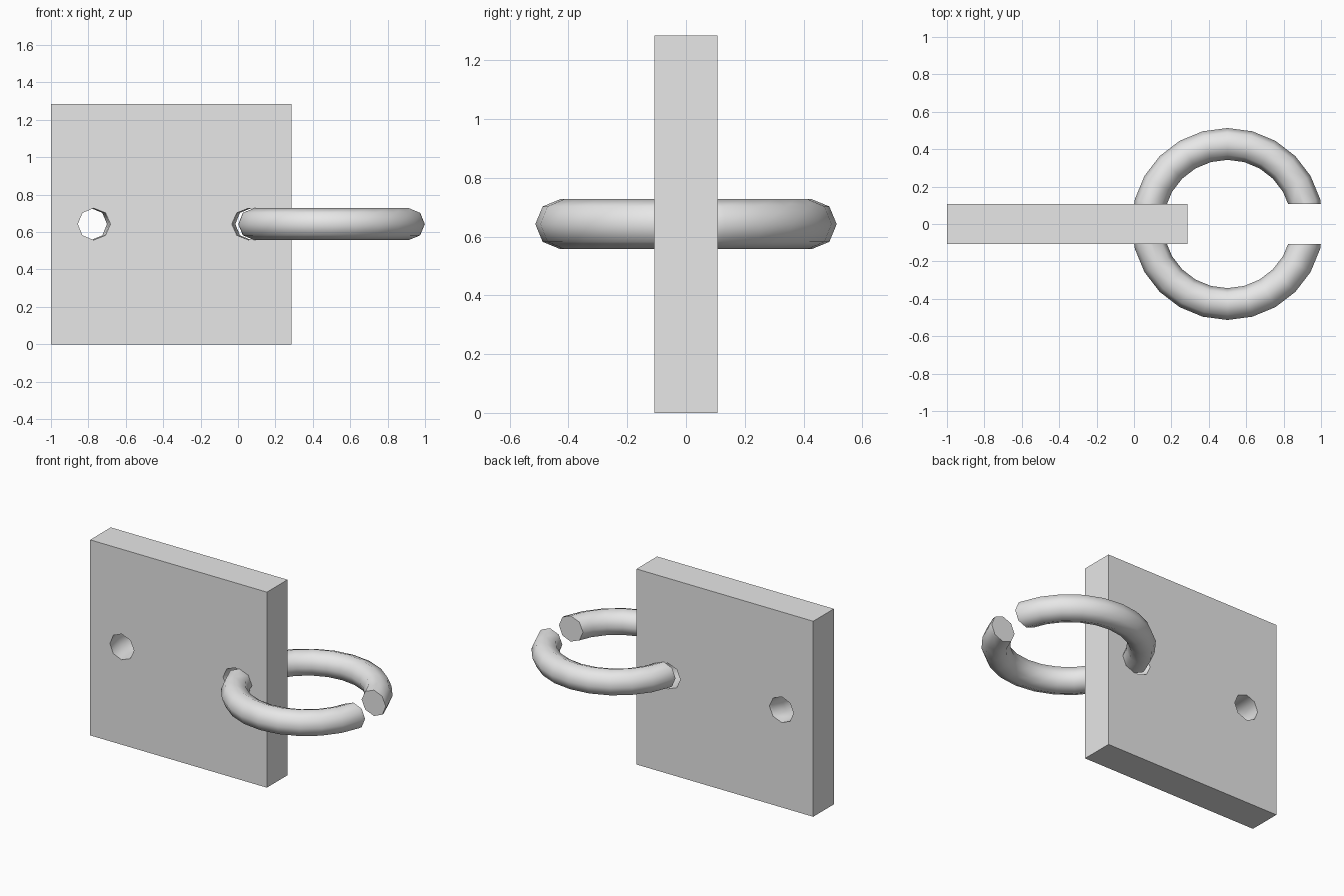
import bpy
import bmesh
import math
from mathutils import Matrix, Vector

cube = bpy.data.objects.get("Cube")
if cube:
    bpy.data.objects.remove(cube, do_unlink=True)

SIDE, HALF_THICK = 1.285, 0.107      # plate
MAJOR, MINOR = 0.428, 0.085          # ring
PLATE_X, RING_X, MID_Z = -1 + SIDE / 2, 0.5, SIDE / 2

grey = bpy.data.materials.new("plain grey")
grey.use_nodes = True
grey.diffuse_color = (0.8, 0.8, 0.8, 1)
grey.node_tree.nodes["Principled BSDF"].inputs["Base Color"].default_value = (0.8, 0.8, 0.8, 1)


def make_object(name, bm, x):
    bmesh.ops.recalc_face_normals(bm, faces=bm.faces)
    mesh = bpy.data.meshes.new(name)
    bm.to_mesh(mesh)
    bm.free()
    mesh.materials.append(grey)
    obj = bpy.data.objects.new(name, mesh)
    obj.location = (x, 0, MID_Z)
    bpy.context.collection.objects.link(obj)
    return obj


def torus(around=24, sides=8):
    bm = bmesh.new()
    loops = []
    for i in range(around):
        turn = Matrix.Rotation(math.tau * i / around, 3, 'Z')
        angles = [math.tau * j / sides for j in range(sides)]
        loops.append([bm.verts.new(turn @ Vector((MAJOR + MINOR * math.cos(a), 0, MINOR * math.sin(a))))
                      for a in angles])
    for i in range(around):
        a, b = loops[i], loops[(i + 1) % around]
        for j in range(sides):
            k = (j + 1) % sides
            bm.faces.new((a[j], b[j], b[k], a[k]))
    return bm


def smooth(obj):
    bpy.ops.object.select_all(action='DESELECT')
    obj.select_set(True)
    bpy.context.view_layer.objects.active = obj
    bpy.ops.object.shade_smooth_by_angle(angle=math.radians(60))


# Square plate with two curved holes
bm = bmesh.new()
bmesh.ops.create_cube(bm, size=1)
bmesh.ops.scale(bm, vec=(SIDE, 2 * HALF_THICK, SIDE), verts=bm.verts)
plate = make_object("plate", bm, PLATE_X)
cutter = make_object("hole_cutter", torus(), PLATE_X)
cutter.hide_render = True
holes = plate.modifiers.new("holes", 'BOOLEAN')
holes.operation = 'DIFFERENCE'
holes.solver = 'EXACT'
holes.object = cutter
bpy.context.view_layer.objects.active = plate
bpy.ops.object.modifier_apply(modifier=holes.name)
bpy.data.objects.remove(cutter, do_unlink=True)
smooth(plate)

# Ring halves, trimmed flush with the plate faces and capped
for name, side in (("ring_front_half", -1), ("ring_back_half", 1)):
    bm = torus()
    cut = bmesh.ops.bisect_plane(bm, geom=bm.verts[:] + bm.edges[:] + bm.faces[:],
                                 plane_co=(0, side * HALF_THICK, 0),
                                 plane_no=(0, side, 0), clear_inner=True)
    rim = [e for e in cut["geom_cut"] if isinstance(e, bmesh.types.BMEdge)]
    bmesh.ops.holes_fill(bm, edges=rim, sides=0)
    smooth(make_object(name, bm, RING_X))
